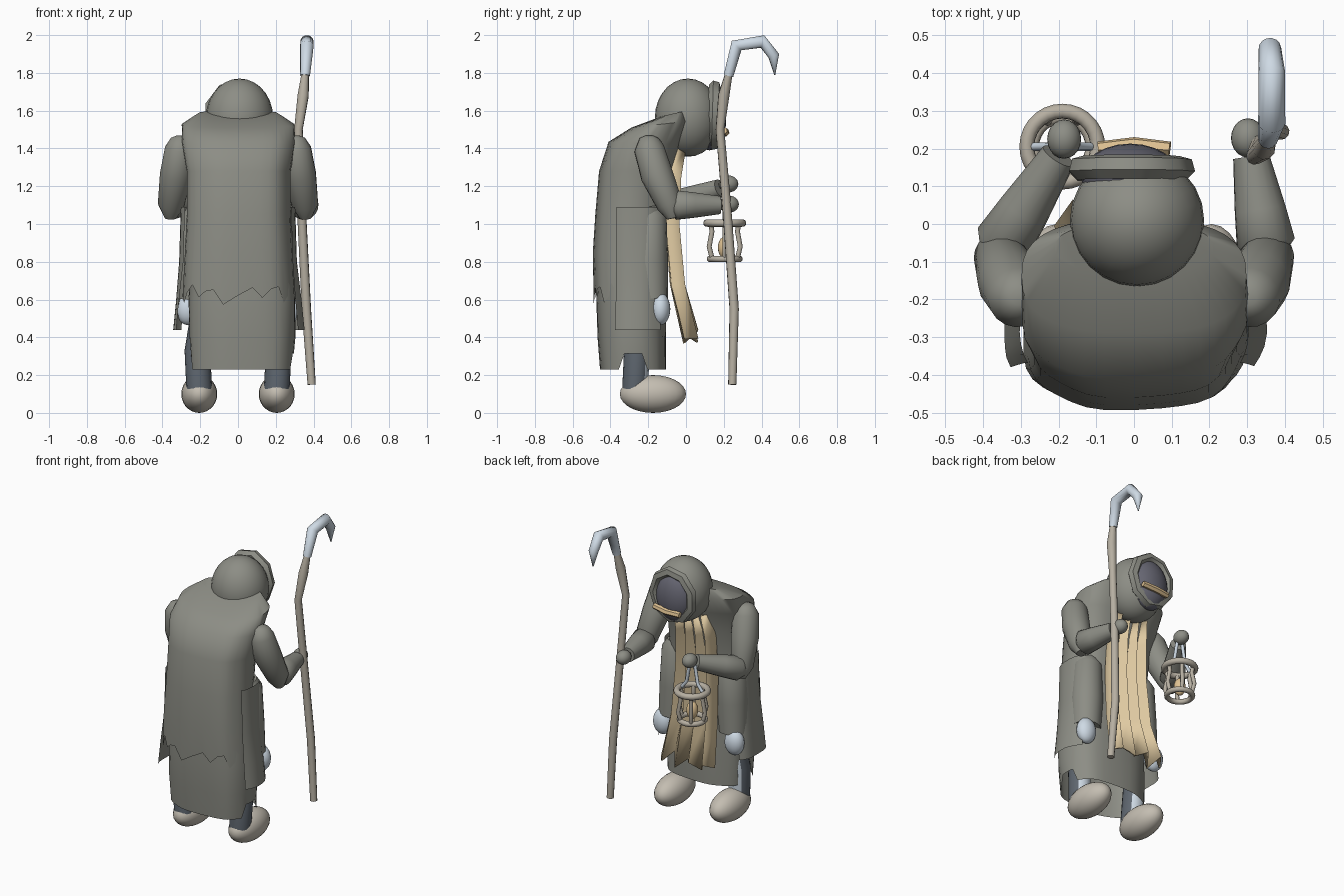
import bpy, bmesh
from math import sin, cos, pi, radians, copysign
from mathutils import Vector

if "Cube" in bpy.data.objects:
    bpy.data.objects.remove(bpy.data.objects["Cube"])


def material(name, rgb):
    m = bpy.data.materials.new(name)
    m.use_nodes = True
    m.diffuse_color = (*rgb, 1)
    m.node_tree.nodes["Principled BSDF"].inputs["Base Color"].default_value = (*rgb, 1)
    return m


CLOTH = material("grey cloth", (0.265, 0.268, 0.235))
DARK = material("dark shadow grey", (0.13, 0.13, 0.165))
SLATE = material("dark slate", (0.11, 0.13, 0.155))
METAL = material("pale steel", (0.62, 0.70, 0.78))
GOLD = material("tan gold cloth", (0.74, 0.59, 0.36))
AMBER = material("amber", (0.74, 0.54, 0.29))
WOOD = material("worn wood", (0.47, 0.43, 0.36))
BONE = material("pale leather", (0.55, 0.51, 0.44))


def finish(name, bm, mat, angle=40):
    bmesh.ops.recalc_face_normals(bm, faces=bm.faces)
    me = bpy.data.meshes.new(name)
    bm.to_mesh(me)
    bm.free()
    me.materials.append(mat)
    ob = bpy.data.objects.new(name, me)
    bpy.context.collection.objects.link(ob)
    bpy.ops.object.select_all(action='DESELECT')
    ob.select_set(True)
    bpy.context.view_layer.objects.active = ob
    bpy.ops.object.shade_smooth_by_angle(angle=radians(angle))
    return ob


def skin(bm, rows, closed=True):
    """Join rows of points with quads."""
    rows = [[bm.verts.new(p) for p in row] for row in rows]
    n = len(rows[0])
    for a, b in zip(rows, rows[1:]):
        for i in range(n if closed else n - 1):
            j = (i + 1) % n
            bm.faces.new((a[i], a[j], b[j], b[i]))
    return rows


def ball(name, loc, size, mat, seg=20):
    bm = bmesh.new()
    bmesh.ops.create_uvsphere(bm, u_segments=seg, v_segments=seg // 2 + 2, radius=1)
    bmesh.ops.scale(bm, vec=size, verts=bm.verts)
    bmesh.ops.translate(bm, vec=loc, verts=bm.verts)
    return finish(name, bm, mat)


def tube(name, pts, mat, sides=12, loop=False, angle=50):
    """Tube through (x, y, z, radius) points."""
    bm = bmesh.new()
    pos = [Vector(p[:3]) for p in pts]
    n = len(pos)
    side, prev, rows = None, None, []
    for k, p in enumerate(pos):
        if loop:
            t = (pos[(k + 1) % n] - pos[k - 1]).normalized()
        else:
            t = (pos[min(k + 1, n - 1)] - pos[max(k - 1, 0)]).normalized()
        side = t.orthogonal().normalized() if side is None else prev.rotation_difference(t) @ side
        prev, up = t, t.cross(side)
        rows.append([p + pts[k][3] * (side * cos(2 * pi * i / sides) + up * sin(2 * pi * i / sides))
                     for i in range(sides)])
    if loop:
        rows.append(rows[0])
    rings = skin(bm, rows)
    if loop:
        bmesh.ops.remove_doubles(bm, verts=bm.verts, dist=0.0001)
    else:
        bm.faces.new(rings[0])
        bm.faces.new(rings[-1])
    return finish(name, bm, mat, angle)


def hoop(name, centre, rx, ry, r, mat, seg=28, upright=False, lean=0.0, sides=10):
    pts = []
    for i in range(seg):
        u, v = rx * cos(2 * pi * i / seg), ry * sin(2 * pi * i / seg)
        off = (u, v * lean, v) if upright else (u, v, 0)
        pts.append((*(Vector(centre) + Vector(off)), r))
    return tube(name, pts, mat, sides, loop=True)


def drape(name, rings, a0=0, a1=360, n=36, jag=0.0, notch=0.0, cap=False, cx=0.0):
    """Loft of squarish ovals: (back y, back z, front y, front z, half width)."""
    bm = bmesh.new()
    closed = a1 - a0 == 360
    count = n if closed else n + 1

    def power(v):
        return copysign(abs(v) ** 0.77, v)
    rows = []
    for k, (by, bz, fy, fz, w) in enumerate(rings):
        row = []
        for i in range(count):
            a = radians(a0 + (a1 - a0) * i / n)
            s = power(sin(a))
            fold = 1 + 0.014 * cos(7 * a) * (k > 1)
            z = (bz + fz) / 2 + s * (fz - bz) / 2
            if k == len(rings) - 1:
                z += jag * (sin(i * 2.1) + 0.5 * sin(i * 0.9)) + notch * (abs(cos(a)) > 0.95)
            row.append((cx + w * power(cos(a)) * fold, (by + fy) / 2 + s * (fy - by) / 2 * fold, z))
        rows.append(row)
    grid = skin(bm, rows, closed)
    if cap:
        bm.faces.new(grid[0])
    return finish(name, bm, CLOTH, 50)


# Cape, robe with slit sides, and hip panels
drape("cape", [(-0.13, 1.57, 0.0, 1.6, 0.21), (-0.29, 1.51, 0.015, 1.545, 0.298),
               (-0.41, 1.435, -0.03, 1.42, 0.30), (-0.46, 1.28, -0.07, 1.28, 0.275),
               (-0.48, 1.05, -0.10, 1.05, 0.275), (-0.493, 0.85, -0.11, 0.85, 0.285),
               (-0.488, 0.63, -0.11, 0.63, 0.297)], jag=0.04, cap=True)
drape("robe", [(-0.46, 0.95, -0.12, 0.95, 0.262), (-0.475, 0.6, -0.11, 0.6, 0.282),
               (-0.468, 0.4, -0.105, 0.4, 0.28), (-0.455, 0.23, -0.105, 0.23, 0.272)],
      notch=0.085, cx=0.02)
for side, a in (("left", -25), ("right", 145)):
    drape(side + "_hip_panel", [(-0.46, 1.09, -0.08, 1.09, 0.303), (-0.46, 0.8, -0.08, 0.8, 0.312),
                                (-0.47, 0.6, -0.07, 0.6, 0.332),
                                (-0.48, 0.44, -0.06, 0.44, 0.348)], a, a + 60, n=8)

# Hooded head
ball("hood", (0.008, 0.01, 1.563), (0.178, 0.175, 0.207), CLOTH, 24)
ball("face", (-0.01, 0.125, 1.555), (0.13, 0.088, 0.165), DARK, 24)
hoop("hood_rim", (-0.01, 0.148, 1.575), 0.14, 0.155, 0.033, CLOTH, 9, True, 0.03, 6)
tube("face_band", [(-0.095, 0.2, 1.482, 0.019), (0.0, 0.21, 1.485, 0.021),
                   (0.095, 0.2, 1.495, 0.019)], AMBER, 6)

# Pleated tabard with ragged hem
bm = bmesh.new()
rows = []
for k, (y, z, w) in enumerate([(-0.035, 1.4, 0.125), (-0.06, 1.25, 0.145), (-0.07, 1.0, 0.155),
                               (-0.04, 0.68, 0.17), (0.03, 0.41, 0.2)]):
    rows.append([(w * (i - 4) / 4 - 0.012, y + (0.035 if i % 2 else -0.035),
                  z + (k == 4) * (0.04 * sin(i * 2.3))) for i in range(9)])
skin(bm, rows, closed=False)
tabard = finish("tabard", bm, GOLD, 25)
solid = tabard.modifiers.new("thickness", 'SOLIDIFY')
solid.thickness = 0.01

# Legs, knees and shoes on both sides
for side, s in (("left", 1), ("right", -1)):
    tube(side + "_thigh", [(s * 0.2, -0.205, 1.08, 0.07), (s * 0.205, -0.195, 1.04, 0.092),
                           (s * 0.212, -0.195, 0.8, 0.1), (s * 0.225, -0.185, 0.6, 0.09)], CLOTH, 16)
    ball(side + "_knee", (s * 0.265, -0.135, 0.55), (0.065, 0.052, 0.085), METAL)
    shin = tube(side + "_shin", [(s * 0.2, -0.24, 0.5, 0.055), (s * 0.215, -0.26, 0.33, 0.068),
                                 (s * 0.205, -0.27, 0.12, 0.068)], SLATE, 16)
    shin.data.materials.append(METAL)
    for f in shin.data.polygons:
        f.material_index = int(f.normal.y > 0.6)
    ball(side + "_shoe", (s * 0.205, -0.175, 0.1), (0.095, 0.175, 0.1), BONE, 24)

# Arms and hands
for side, s, wrist, hand in (("left", 1, (0.31, 0.18, 1.1), (0.302, 0.228, 1.105)),
                             ("right", -1, (-0.2, 0.18, 1.19), (-0.185, 0.225, 1.212))):
    tube(side + "_upper_sleeve", [(s * 0.305, -0.195, 1.468, 0.02), (s * 0.305, -0.195, 1.455, 0.05),
                                  (s * 0.307, -0.195, 1.4, 0.08), (s * 0.328, -0.155, 1.26, 0.086),
                                  (s * 0.355, -0.085, 1.1, 0.07), (s * 0.357, -0.07, 1.03, 0.03)],
         CLOTH, 18)
    elbow = Vector((s * 0.35, -0.055, 1.1))
    tip = Vector(wrist)
    tube(side + "_forearm", [(*elbow.lerp(tip, t), r) for t, r in
                             ((-0.15, 0.04), (0.02, 0.078), (0.4, 0.068), (1, 0.048))], CLOTH, 18)
    ball(side + "_hand", hand, (0.045, 0.052, 0.045), CLOTH)

# Crook staff
tube("staff", [(0.39, 0.245, 0.15, 0.022), (0.362, 0.255, 0.55, 0.025), (0.335, 0.215, 1.1, 0.024),
               (0.32, 0.18, 1.5, 0.023), (0.345, 0.2, 1.68, 0.03), (0.36, 0.237, 1.84, 0.016)], WOOD, 10)
tube("staff_hook", [(0.355, 0.225, 1.785, 0.026), (0.365, 0.268, 1.945, 0.036),
                    (0.365, 0.405, 1.966, 0.035), (0.36, 0.465, 1.89, 0.03),
                    (0.36, 0.47, 1.79, 0.003)], METAL, 14, angle=80)

# Lantern
lx, ly = -0.19, 0.205
hoop("lantern_top_ring", (lx, ly, 1.005), 0.094, 0.094, 0.02, WOOD)
hoop("lantern_base_ring", (lx, ly, 0.815), 0.078, 0.078, 0.017, WOOD)
for i in range(6):
    c, s = cos(i * pi / 3), sin(i * pi / 3)
    tube("lantern_bar", [(lx + r * c, ly + r * s, z, 0.013) for r, z in
                         ((0.085, 1.0), (0.078, 0.96), (0.095, 0.88), (0.078, 0.82))], WOOD, 8)
ball("lantern_flame", (lx, ly, 0.875), (0.036, 0.036, 0.058), AMBER, 16)
for s in (-1, 1):
    tube("lantern_handle", [(lx + s * 0.078, ly, 1.01, 0.011), (lx + s * 0.04, ly, 1.06, 0.011),
                            (lx + s * 0.02, ly, 1.18, 0.011)], METAL, 8)
